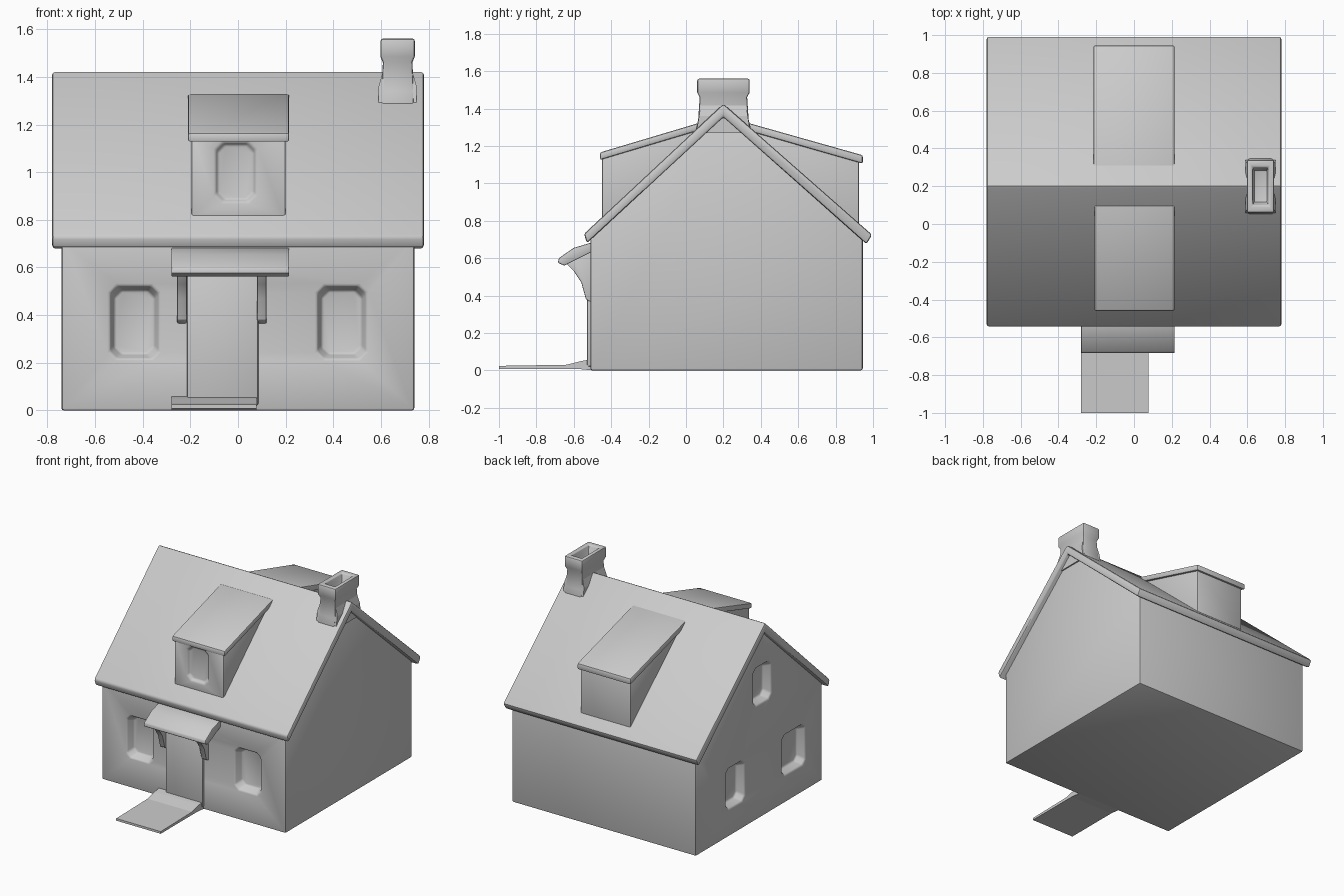
import bpy, bmesh
from mathutils import Vector

if "Cube" in bpy.data.objects:
    bpy.data.objects.remove(bpy.data.objects["Cube"])


def finish(name, bm, bevel=0.0):
    bmesh.ops.recalc_face_normals(bm, faces=bm.faces)
    mesh = bpy.data.meshes.new(name)
    bm.to_mesh(mesh)
    bm.free()
    ob = bpy.data.objects.new(name, mesh)
    bpy.context.collection.objects.link(ob)
    if bevel:
        soften(ob, bevel)
    return ob


def soften(ob, width):
    mod = ob.modifiers.new("soft_edges", 'BEVEL')
    mod.width = width
    mod.segments = 2
    mod.limit_method = 'ANGLE'
    mod.angle_limit = 0.6
    bpy.ops.object.select_all(action='DESELECT')
    bpy.context.view_layer.objects.active = ob
    ob.select_set(True)
    bpy.ops.object.modifier_apply(modifier=mod.name)
    bpy.ops.object.shade_smooth_by_angle(angle=0.6)


def loft(name, rings, bevel=0.0):
    """Closed solid through rings with equal point counts."""
    bm = bmesh.new()
    vs = [[bm.verts.new(p) for p in ring] for ring in rings]
    n = len(vs[0])
    for a, b in zip(vs, vs[1:]):
        for i in range(n):
            j = (i + 1) % n
            bm.faces.new((a[i], a[j], b[j], b[i]))
    bm.faces.new(vs[0])
    bm.faces.new(vs[-1])
    return finish(name, bm, bevel)


def prism(name, profile, x0, x1, bevel=0.0):
    """Side profile (y, z) extruded along x."""
    return loft(name, [[(x, y, z) for y, z in profile] for x in (x0, x1)], bevel)


def recess(ob, side, u, z, w, h, depth, wall):
    """Cut a tapered, corner-clipped recess into the front or left wall."""
    rings = []
    for d, grow in ((-0.03, 0.012), (depth, -0.016)):
        a, b, c = w / 2 + grow, h / 2 + grow, 0.03
        pts = [(a, b - c), (a - c, b), (c - a, b), (-a, b - c),
               (-a, c - b), (c - a, -b), (a - c, -b), (a, c - b)]
        if side == 'front':
            rings.append([(u + p, wall + d, z + q) for p, q in pts])
        else:
            rings.append([(wall + d, u + p, z + q) for p, q in pts])
    cutter = loft("window_cutter", rings)
    cutter.hide_render = True
    mod = ob.modifiers.new("recess", 'BOOLEAN')
    mod.object = cutter
    mod.operation = 'DIFFERENCE'
    mod.solver = 'EXACT'
    bpy.context.view_layer.objects.active = ob
    bpy.ops.object.modifier_apply(modifier=mod.name)
    bpy.data.objects.remove(cutter)


# House walls with gables and recessed windows
walls = prism("walls", [(-0.51, 0), (0.945, 0), (0.945, 0.72), (0.2, 1.385), (-0.51, 0.72)], -0.74, 0.74)
for x in (-0.435, 0.435):
    recess(walls, 'front', x, 0.37, 0.20, 0.30, 0.06, -0.51)
for y, z, w, h in ((0.49, 0.345, 0.21, 0.29), (-0.18, 0.345, 0.26, 0.29), (0.18, 0.965, 0.20, 0.27)):
    recess(walls, 'left', y, z, w, h, 0.06, -0.74)
soften(walls, 0.01)

# Main roof
prism("roof", [(-0.545, 0.73), (0.2, 1.425), (0.995, 0.725), (0.965, 0.675),
               (0.2, 1.355), (-0.53, 0.68)], -0.78, 0.78, 0.012)

# Front and back dormers, each with a shed roof
front = prism("front_dormer", [(-0.45, 0.8), (-0.45, 1.15), (0.1, 1.31), (0.1, 1.25)], -0.195, 0.2)
recess(front, 'front', -0.01, 1.0, 0.18, 0.26, 0.02, -0.45)
soften(front, 0.008)
prism("front_dormer_roof", [(-0.46, 1.125), (-0.46, 1.165), (0.1, 1.332), (0.1, 1.292)], -0.21, 0.215, 0.01)
prism("back_dormer", [(0.925, 0.76), (0.925, 1.13), (0.3, 1.31), (0.3, 1.25)], -0.2, 0.2, 0.008)
prism("back_dormer_roof", [(0.945, 1.105), (0.945, 1.15), (0.3, 1.332), (0.3, 1.29)], -0.215, 0.215, 0.01)


# Chimney: flared base, neck, cap and open flue
def rect(hx, hy, z):
    return [(0.67 + sx * hx, 0.2 + sy * hy, z) for sx, sy in ((-1, -1), (1, -1), (1, 1), (-1, 1))]


loft("chimney", [rect(0.068, 0.15, 1.28), rect(0.068, 0.135, 1.34), rect(0.062, 0.127, 1.46),
                 rect(0.072, 0.14, 1.485), rect(0.072, 0.14, 1.56), rect(0.042, 0.10, 1.56),
                 rect(0.036, 0.085, 1.49)], 0.01)
loft("chimney_flare", [rect(0.08, 0.145, 1.27), rect(0.08, 0.13, 1.36), rect(0.06, 0.12, 1.43)])

# Door panel and sloping porch canopy
prism("door", [(-0.53, 0.02), (-0.53, 0.58), (-0.5, 0.58), (-0.5, 0.02)], -0.215, 0.085, 0.01)
prism("porch_canopy", [(-0.685, 0.575), (-0.68, 0.6), (-0.6, 0.655), (-0.5, 0.685),
                       (-0.5, 0.635), (-0.59, 0.59), (-0.65, 0.56)], -0.28, 0.215, 0.006)

# Curved canopy brackets
for x in (-0.235, 0.1):
    prism("canopy_bracket", [(-0.5, 0.64), (-0.6, 0.6), (-0.64, 0.57), (-0.6, 0.53),
                             (-0.56, 0.47), (-0.535, 0.38), (-0.5, 0.36)], x - 0.02, x + 0.02, 0.005)

# Garden path rising to the doorstep
prism("path", [(-1.0, 0.008), (-1.0, 0.024), (-0.64, 0.03), (-0.56, 0.05),
               (-0.5, 0.06), (-0.5, 0.0), (-0.58, 0.008)], -0.28, 0.078)
